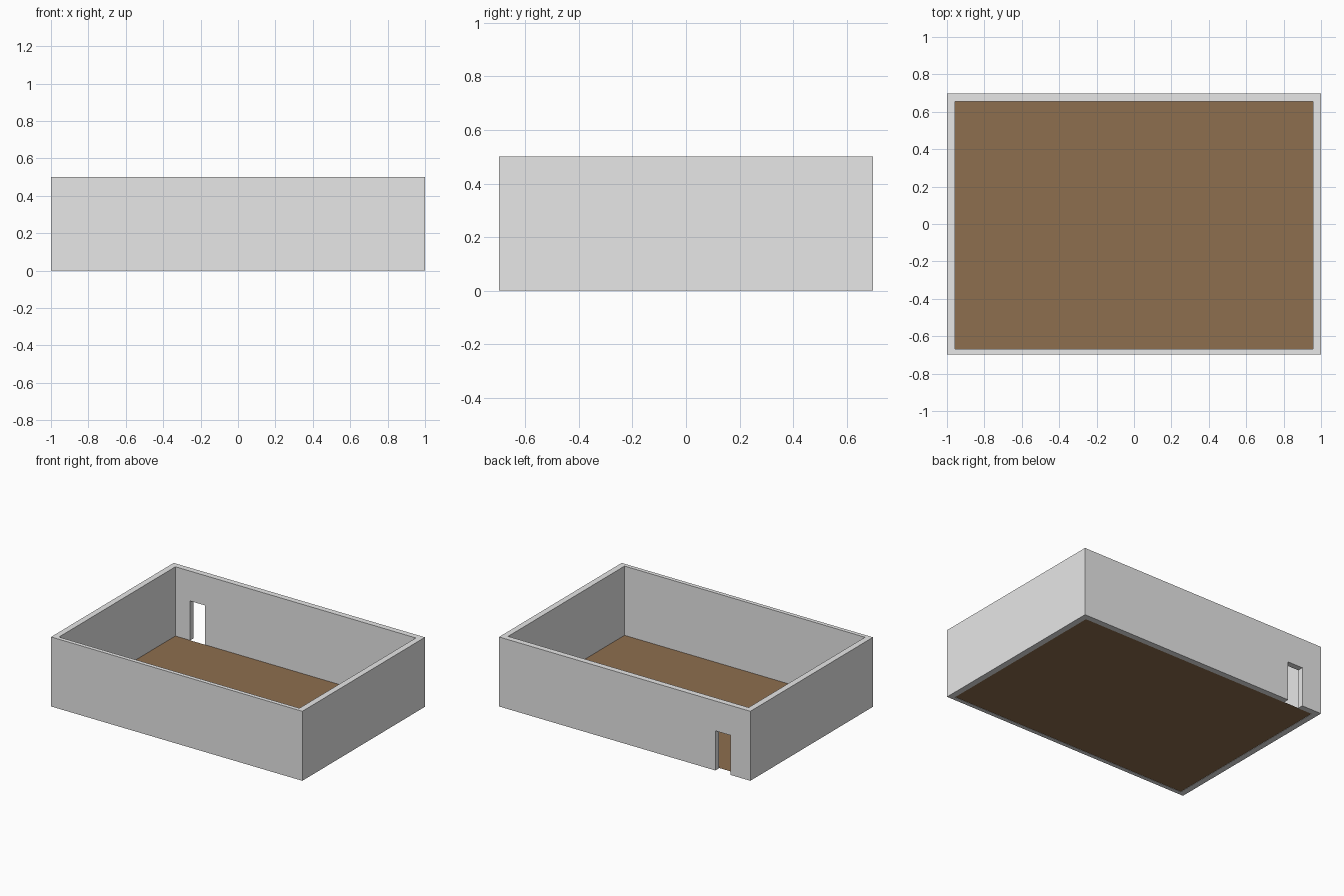
import bpy

if "Cube" in bpy.data.objects:
    bpy.data.objects.remove(bpy.data.objects["Cube"])

# Outer and inner room limits
OX, OY, H = 1.0, 0.697, 0.5
IX, IY0, IY1 = 0.957, -0.668, 0.655
FLOOR_Z = 0.002


def material(name, rgb):
    m = bpy.data.materials.new(name)
    m.diffuse_color = (*rgb, 1.0)
    m.use_nodes = True
    m.node_tree.nodes["Principled BSDF"].inputs["Base Color"].default_value = m.diffuse_color
    return m


def box(name, x0, x1, y0, y1, z0, z1, mat=None):
    bpy.ops.mesh.primitive_cube_add(size=1, location=((x0 + x1) / 2, (y0 + y1) / 2, (z0 + z1) / 2))
    o = bpy.context.object
    o.name = name
    o.scale = (x1 - x0, y1 - y0, z1 - z0)
    bpy.ops.object.transform_apply(location=True, scale=True)
    if mat:
        o.data.materials.append(mat)
    return o


def cut(target, cutter):
    b = target.modifiers.new(cutter.name, 'BOOLEAN')
    b.operation = 'DIFFERENCE'
    b.solver = 'EXACT'
    b.object = cutter
    bpy.context.view_layer.objects.active = target
    bpy.ops.object.modifier_apply(modifier=b.name)
    bpy.data.objects.remove(cutter)


grey = material("wall grey", (0.8, 0.8, 0.8))
brown = material("floor brown", (0.27, 0.156, 0.077))

# Walls: one block hollowed out, with a doorway in the back wall
walls = box("walls", -OX, OX, -OY, OY, 0, H, grey)
cut(walls, box("room_cutter", -IX, IX, IY0, IY1, -0.1, H + 0.1, grey))
cut(walls, box("door_cutter", -0.842, -0.722, IY1 - 0.05, OY + 0.05, -0.1, 0.285, grey))

# Floor: single sheet filling the room
bpy.ops.mesh.primitive_plane_add(size=1, location=(0, (IY0 + IY1) / 2, FLOOR_Z))
floor = bpy.context.object
floor.name = "floor"
floor.scale = (2 * IX, IY1 - IY0, 1)
bpy.ops.object.transform_apply(location=True, scale=True)
floor.data.materials.append(brown)
